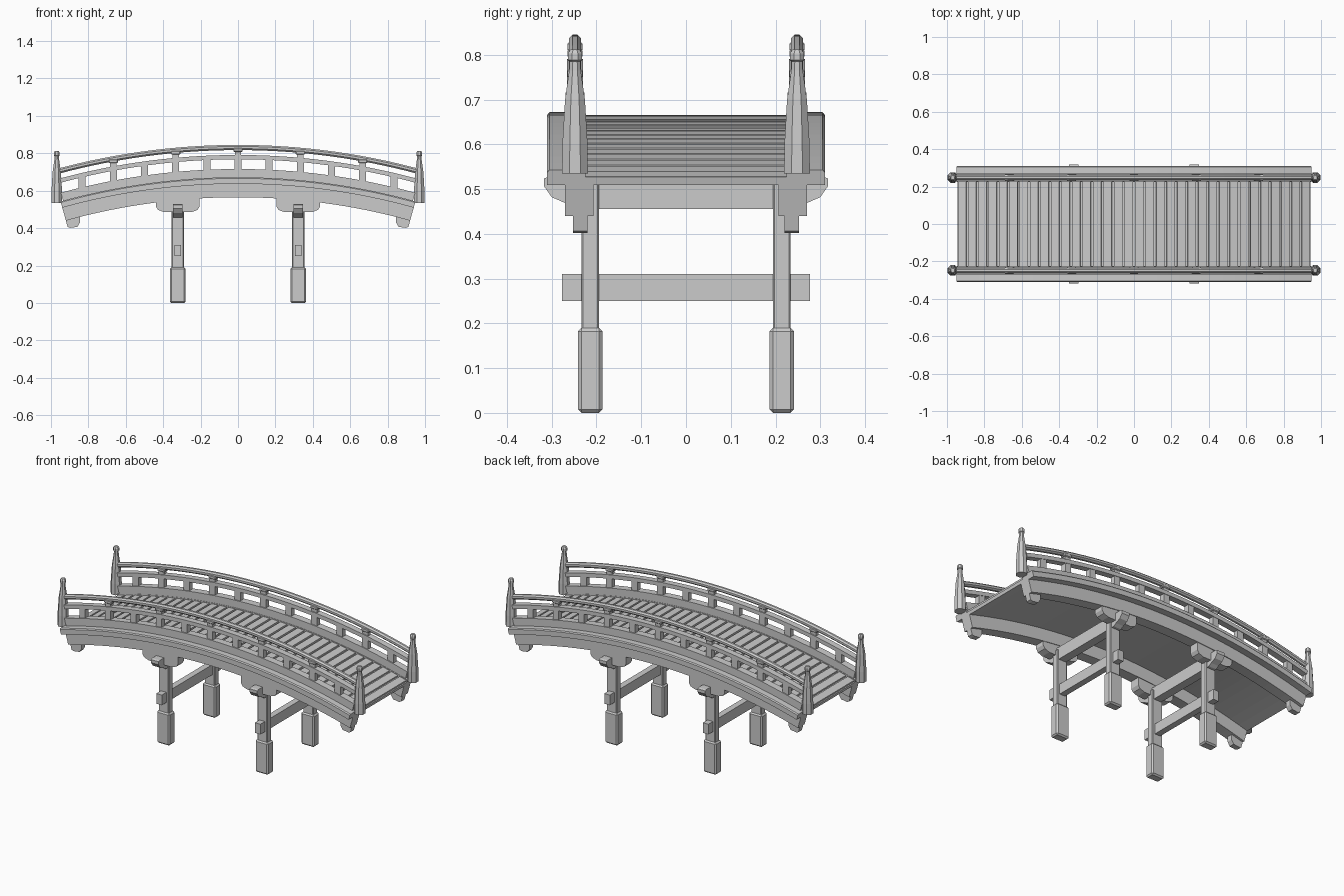
import bpy, bmesh
from math import sin, cos, asin, sqrt, pi

if "Cube" in bpy.data.objects:
    bpy.data.objects.remove(bpy.data.objects["Cube"])

CZ = -2.885           # centre of the bridge arc; every curved part is concentric
A = 0.27              # half angle of the deck


def rad(h):
    """Arc radius of a curve whose crown is at height h."""
    return h - CZ


def arc_z(h, x):
    return sqrt(rad(h) ** 2 - x * x) + CZ


def loft(name, rings):
    """Solid through a list of closed rings with equal point counts."""
    bm = bmesh.new()
    vs = [[bm.verts.new(p) for p in r] for r in rings]
    n = len(vs[0])
    for a, b in zip(vs, vs[1:]):
        for i in range(n):
            j = (i + 1) % n
            bm.faces.new((a[i], a[j], b[j], b[i]))
    bm.faces.new(vs[0])
    bm.faces.new(vs[-1][::-1])
    bmesh.ops.recalc_face_normals(bm, faces=bm.faces)
    me = bpy.data.meshes.new(name)
    bm.to_mesh(me)
    bm.free()
    ob = bpy.data.objects.new(name, me)
    bpy.context.collection.objects.link(ob)
    return ob


def sweep(name, section, a0=-A, a1=A, n=32):
    """Sweep a (y, crown height) section along the arc."""
    rings = []
    for i in range(n + 1):
        t = a0 + (a1 - a0) * i / n
        rings.append([(rad(h) * sin(t), y, rad(h) * cos(t) + CZ) for y, h in section])
    return loft(name, rings)


def rect(y0, y1, h0, h1):
    return [(y0, h0), (y1, h0), (y1, h1), (y0, h1)]


def box(name, x, y, z0, z1, wx, wy, bevel=0):
    pts = [(-1, -1), (1, -1), (1, 1), (-1, 1)]
    ob = loft(name, [[(x + a * wx / 2, y + b * wy / 2, z) for a, b in pts] for z in (z0, z1)])
    if bevel:
        m = ob.modifiers.new("bevel", 'BEVEL')
        m.width = bevel
        m.segments = 1
    return ob


def octagon(cx, cy, r):
    return [(cx + r * cos(pi / 8 + k * pi / 4), cy + r * sin(pi / 8 + k * pi / 4)) for k in range(8)]


# Deck: base slab and cross planks
sweep("deck_base", rect(-0.24, 0.24, 0.637, 0.655))
N = 34
for i in range(N):
    t = -A + 2 * A * (i + 0.5) / N
    w = 0.78 * A / N
    sweep("deck_plank", rect(-0.23, 0.23, 0.65, 0.666), t - w, t + w, 1)

POST = [(0.535, 0.031), (0.60, 0.0305), (0.70, 0.024), (0.765, 0.014),
        (0.785, 0.013), (0.788, 0.017), (0.803, 0.017), (0.812, 0.011)]

for s in (-1, 1):
    # Side girder, deck edge and the three rails
    sweep("side_girder", rect(s * 0.207, s * 0.27, 0.565, 0.64))
    sweep("deck_edge", [(s * 0.225, 0.637), (s * 0.31, 0.637), (s * 0.31, 0.666),
                        (s * 0.305, 0.672), (s * 0.225, 0.672)])
    yr = s * 0.248
    sweep("bottom_rail", rect(yr - 0.021, yr + 0.021, 0.668, 0.716), -0.266, 0.266)
    sweep("middle_rail", rect(yr - 0.018, yr + 0.018, 0.768, 0.791), -0.262, 0.262)
    sweep("top_rail", octagon(yr, 0.831, 0.015), -0.26, 0.26)

    # Railing blocks; every second one carries the top rail
    for k in range(-5, 6):
        x = k / 6
        box("rail_block", x, yr, arc_z(0.705, x), arc_z(0.777, x), 0.038, 0.03)
        if k % 2 == 0:
            box("rail_strut", x, yr, arc_z(0.78, x), arc_z(0.812, x), 0.034, 0.024)
            box("rail_cap", x, yr, arc_z(0.808, x), arc_z(0.828, x), 0.05, 0.034, 0.004)

    for e in (-1, 1):
        # Tapered end post
        loft("end_post", [[(x, y, z) for x, y in octagon(e * 0.969, yr, r)] for z, r in POST])

        # Corbel under each girder end
        prof = [(0, 0.57), (0, 0.53), (0.012, 0.522), (0.05, 0.517), (0.07, 0.535), (0.078, 0.57)]
        rings = []
        for y in (0.22, 0.252):
            ring = []
            for d, h in prof:
                t = e * (A - d / rad(0.565))
                ring.append((rad(h) * sin(t), s * y, rad(h) * cos(t) + CZ))
            rings.append(ring)
        loft("end_corbel", rings)

        # Pier: footing, leg and bracket
        px = e * 0.322
        box("pier_footing", px, s * 0.214, 0, 0.19, 0.084, 0.055, 0.008)
        box("pier_leg", px, s * 0.214, 0.18, 0.515, 0.066, 0.04, 0.004)
        half = [(0.117, 0.575), (0.117, 0.515), (0.105, 0.497), (0.075, 0.486)]
        outline = half + [(-a, z) for a, z in reversed(half)]
        loft("pier_bracket", [[(px + a, s * y, z) for a, z in outline] for y in (0.21, 0.266)])

for e in (-1, 1):
    px = e * 0.322
    # Cap beam with shaped ends, and the tie beam through the legs
    half = [(0.305, 0.528), (0.317, 0.524), (0.317, 0.506), (0.30, 0.482), (0.268, 0.468), (0.25, 0.456)]
    outline = half + [(-y, z) for y, z in reversed(half)]
    loft("pier_cap_beam", [[(px + d, y, z) for y, z in outline] for d in (-0.025, 0.025)])
    box("pier_tie_beam", px, 0, 0.25, 0.31, 0.036, 0.554)
